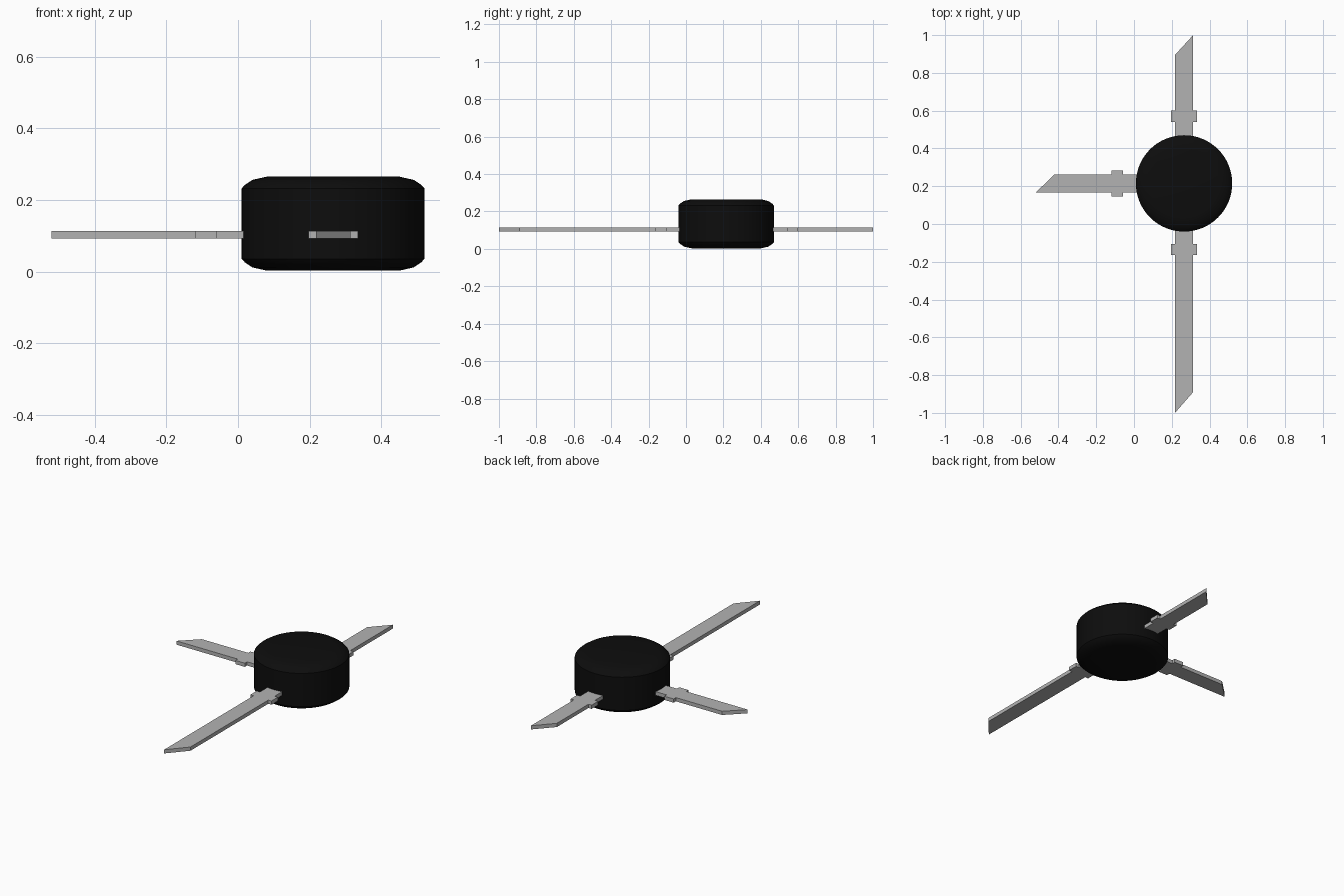
import bpy, bmesh, math
from mathutils import Vector

cube = bpy.data.objects.get("Cube")
if cube:
    bpy.data.objects.remove(cube, do_unlink=True)


def material(name, value, roughness):
    mat = bpy.data.materials.new(name)
    mat.use_nodes = True
    colour = (value, value, value, 1)
    mat.diffuse_color = colour
    shader = mat.node_tree.nodes["Principled BSDF"]
    shader.inputs["Base Color"].default_value = colour
    shader.inputs["Roughness"].default_value = roughness
    return mat


black = material("black plastic", 0.004, 0.6)
grey = material("grey metal", 0.45, 0.5)

CENTRE = Vector((0.265, 0.215, 0))
LEAD_BOTTOM, LEAD_TOP = 0.092, 0.114


def add_object(name, bm, mat):
    bmesh.ops.recalc_face_normals(bm, faces=bm.faces)
    mesh = bpy.data.meshes.new(name)
    bm.to_mesh(mesh)
    bm.free()
    mesh.materials.append(mat)
    obj = bpy.data.objects.new(name, mesh)
    bpy.context.collection.objects.link(obj)
    return obj


# Round body: a stack of rings with softened rims, capped flat
def make_body(sides=64):
    rim = [(0.185, 0.003), (0.225, 0.012), (0.246, 0.026), (0.255, 0.036)]
    profile = rim + [(r, 0.268 - z) for r, z in reversed(rim)]
    bm = bmesh.new()
    rings = []
    for r, z in profile:
        angles = [2 * math.pi * i / sides for i in range(sides)]
        rings.append([bm.verts.new(CENTRE + Vector((r * math.cos(a), r * math.sin(a), z)))
                      for a in angles])
    for low, high in zip(rings, rings[1:]):
        for i in range(sides):
            j = (i + 1) % sides
            bm.faces.new((low[i], low[j], high[j], high[i]))
    bm.faces.new(rings[0])
    bm.faces.new(rings[-1])
    return add_object("body", bm, black)


# Flat lead: a strip with a collar and a slanted tip, pointing along `angle`
def make_lead(name, angle, collar, tip_right, tip_left, offset=0.0):
    half, wide, start = 0.048, 0.069, 0.2
    near, far = collar
    outline = [(start, -half), (near, -half), (near, -wide), (far, -wide),
               (far, -half), (tip_right, -half), (tip_left, half), (far, half),
               (far, wide), (near, wide), (near, half), (start, half)]
    along = Vector((math.cos(angle), math.sin(angle), 0))
    across = Vector((-along.y, along.x, 0))
    bm = bmesh.new()
    base = bm.faces.new([bm.verts.new(CENTRE + along * u + across * (v + offset)
                                      + Vector((0, 0, LEAD_BOTTOM)))
                         for u, v in outline])
    result = bmesh.ops.extrude_face_region(bm, geom=[base], use_keep_orig=True)
    top = [v for v in result["geom"] if isinstance(v, bmesh.types.BMVert)]
    bmesh.ops.translate(bm, verts=top, vec=(0, 0, LEAD_TOP - LEAD_BOTTOM))
    return add_object(name, bm, grey)


body = make_body()
make_lead("front_lead", -math.pi / 2, (0.32, 0.38), 1.215, 1.105)
make_lead("back_lead", math.pi / 2, (0.325, 0.385), 0.785, 0.68)
make_lead("right_lead", math.pi, (0.323, 0.383), 0.685, 0.785)

# Smooth sides with crisp rims
bpy.ops.object.select_all(action="DESELECT")
body.select_set(True)
bpy.context.view_layer.objects.active = body
bpy.ops.object.shade_smooth_by_angle(angle=math.radians(30))
